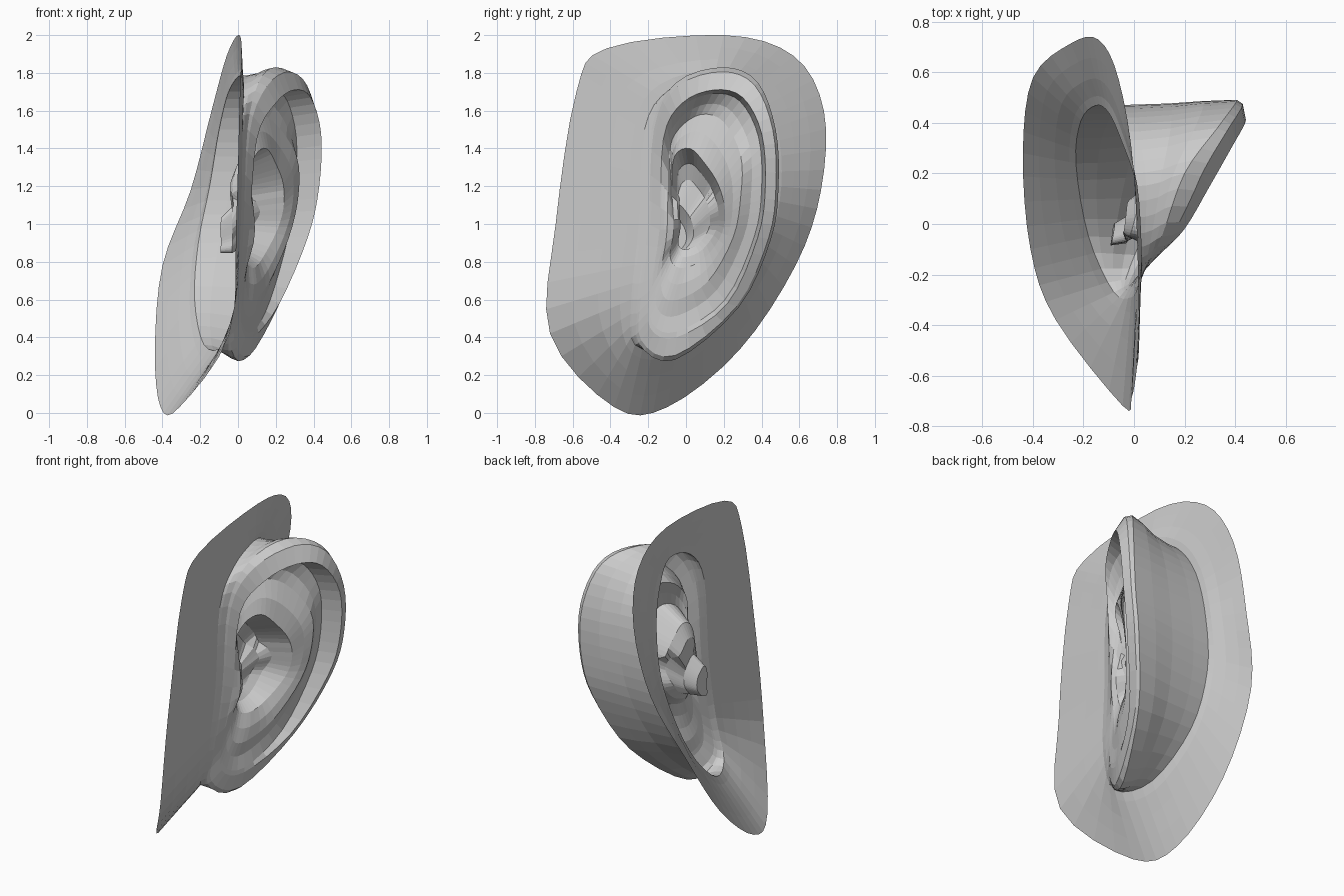
import bpy, bmesh
from mathutils import Vector

if "Cube" in bpy.data.objects:
    bpy.data.objects.remove(bpy.data.objects["Cube"])

STEPS = 4  # subdivisions between neighbouring control points

# Each ring: 12 control points (y, z, x), from the top round the back, bottom and front
EDGE = [(.2, 2, 0), (.57, 1.89, -.06), (.73, 1.6, -.14), (.715, 1.18, -.25), (.58, .78, -.40), (.28, .33, -.44),
        (-.1, .03, -.41), (-.38, .03, -.31), (-.72, .42, -.045), (-.69, 1.0, -.01), (-.58, 1.70, .01), (-.42, 1.93, .02)]
BASE = [(.15, 1.785, .01), (.33, 1.7, -.05), (.44, 1.5, -.10), (.47, 1.2, -.15), (.41, .9, -.21), (.24, .6, -.23),
        (-.05, .36, -.18), (-.27, .36, -.08), (-.29, .6, -.01), (-.25, 1.0, .015), (-.22, 1.5, .025), (-.09, 1.71, .03)]
RIM = [(.2, 1.83, .20), (.38, 1.75, .33), (.475, 1.5, .40), (.49, 1.2, .40), (.45, .92, .34), (.28, .56, .20),
       (-.06, .28, .03), (-.25, .37, -.04), (-.25, .6, .005), (-.2, 1.0, .03), (-.17, 1.5, .05), (-.05, 1.75, .11)]
LIP = [(.15, 1.71, .30), (.3, 1.67, .385), (.40, 1.48, .44), (.42, 1.2, .43), (.38, .93, .37), (.22, .58, .22),
       (-.05, .40, .08), (-.19, .45, .02), (-.19, .65, .025), (-.14, .97, .06), (-.12, 1.45, .10), (-.02, 1.64, .2)]
FOLD = [(.08, 1.58, .09), (.2, 1.54, .19), (.29, 1.36, .31), (.29, 1.15, .32), (.25, .93, .27), (.12, .7, .17),
        (-.04, .6, .09), (-.12, .62, .05), (-.13, .76, .045), (-.1, .97, .09), (-.09, 1.36, .05), (-.04, 1.5, .06)]
BOWL = [(.02, 1.40, .15), (.1, 1.32, .2), (.17, 1.21, .24), (.205, 1.08, .24), (.19, .95, .2), (.1, .82, .13),
        (0, .77, .09), (-.06, .78, .05), (-.085, .84, .05), (-.065, .97, .08), (-.075, 1.2, .03), (-.06, 1.36, .09)]


def smooth_ring(points):
    """Closed Catmull-Rom loop through the control points."""
    p = [Vector((x, y, z)) for y, z, x in points]
    out = []
    for i in range(len(p)):
        a, b, c, d = (p[(i + k) % len(p)] for k in (-1, 0, 1, 2))
        for s in range(STEPS):
            t = s / STEPS
            out.append(.5 * (2 * b + (c - a) * t + (2 * a - 5 * b + 4 * c - d) * t * t
                             + (3 * b - a - 3 * c + d) * t ** 3))
    return out


edge, base, rim, lip, fold, bowl = map(smooth_ring, (EDGE, BASE, RIM, LIP, FOLD, BOWL))

# How far the ear stands off the skin: 0 along the cheek, 1 along the free rim
proud = [min(1, max(0, (v.x - b.x - .05) / .2)) for v, b in zip(lip, base)]


def blend(r, s, t, tx=None, push=0.0):
    """Ring between two rings; depth uses tx and push only where the ear stands proud."""
    tx = t if tx is None else tx
    return [Vector((a.x + (b.x - a.x) * (t + (tx - t) * w) + push * w, *a.lerp(b, t).yz))
            for a, b, w in zip(r, s, proud)]


def shrink(r, centre, k, kx):
    """Pull a ring towards a centre, with its own factor for depth."""
    c = Vector(centre)
    return [Vector((c.x + (v.x - c.x) * kx, c.y + (v.y - c.y) * k, c.z + (v.z - c.z) * k)) for v in r]


# Groove tucked under the lip, deepest where the lip stands proud
groove = [v.lerp(f, .15) - Vector((max(0, v.x - .09) * .32 * w, 0, 0)) for v, f, w in zip(lip, fold, proud)]
# Hollow floor: upper dip, low ridge across the middle, canal pocket below
floor = shrink(bowl, (0, .05, 1.03), .78, .3)
inner = shrink(bowl, (-.01, .02, 1.0), .58, .1)
mouth = shrink(bowl, (-.04, -.07, .90), .40, .1)
canal = shrink(bowl, (-.105, -.085, .88), .30, .08)
for v in floor + inner:
    v.x += .05 * max(0, 1 - abs(v.z - 1.06) / .1)
    if v.z > 1.13:
        v.x -= .04

rings = [
    # skin flange, curving up into the ear root
    edge, blend(edge, base, .3), blend(edge, base, .6), blend(edge, base, .86, push=.004), base,
    # back of the ear, slightly waisted
    blend(base, rim, .05, .2), blend(base, rim, .3, .5), blend(base, rim, .75, .75), rim,
    # rolled rim
    blend(rim, lip, .2, .65), lip, groove,
    # fold and hollow
    blend(groove, fold, .5, push=-.012), fold, blend(fold, bowl, .5, push=.01), bowl,
    floor, inner, mouth, canal,
]

bm = bmesh.new()
loops = [[bm.verts.new(v) for v in r] for r in rings]
n = len(edge)
for a, b in zip(loops, loops[1:]):
    for i in range(n):
        j = (i + 1) % n
        bm.faces.new((a[i], b[i], b[j], a[j]))
bm.faces.new(loops[-1][::-1])

mesh = bpy.data.meshes.new("ear")
bm.to_mesh(mesh)
bm.free()
ear = bpy.data.objects.new("ear", mesh)
bpy.context.collection.objects.link(ear)
